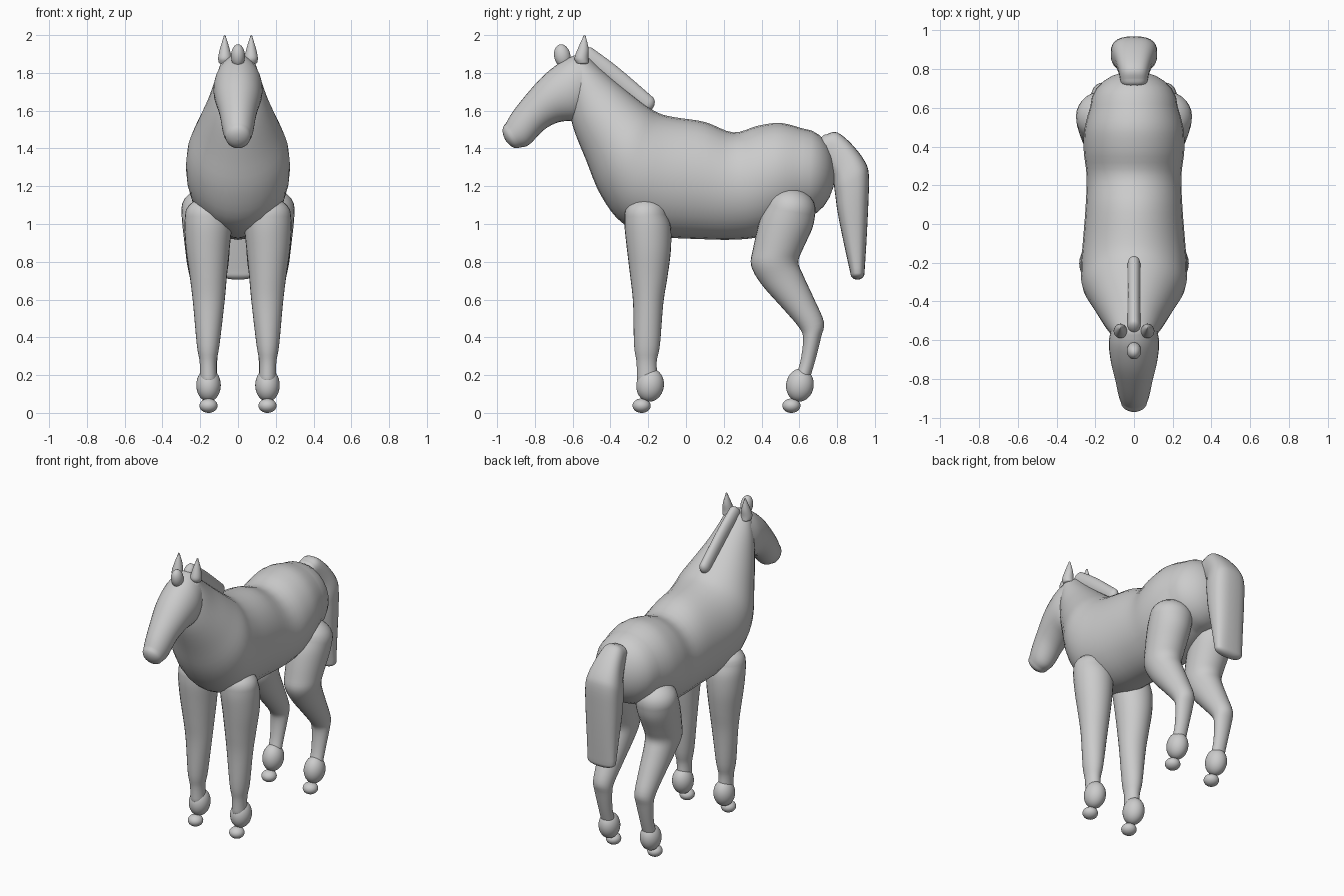
import bpy, math
from mathutils import Vector

if "Cube" in bpy.data.objects:
    bpy.data.objects.remove(bpy.data.objects["Cube"])


def finish(ob, mirror=False):
    for p in ob.data.polygons:
        p.use_smooth = True
    if mirror:
        ob.modifiers.new("mirror", 'MIRROR')
    return ob


def spline(a, b, c, d, t):
    return 0.5 * (2*b + (c-a)*t + (2*a-5*b+4*c-d)*t*t + (3*b-a-3*c+d)*t**3)


def loft(name, rows, caps, power=1.0, mirror=False, sides=28, steps=4):
    """Each row: (y, z) of one edge, (y, z) of the opposite edge, half width, centre x."""
    rows = [tuple(r) + (0,) * (6 - len(r)) for r in rows]
    dense = []
    for i in range(len(rows) - 1):
        q = [rows[max(i-1, 0)], rows[i], rows[i+1], rows[min(i+2, len(rows)-1)]]
        for s in range(steps):
            dense.append([spline(*v, s / steps) for v in zip(*q)])
    dense.append(list(rows[-1]))
    frames = []
    for y0, z0, y1, z1, w, x in dense:
        frames.append((Vector((x, (y0+y1)/2, (z0+z1)/2)),
                       Vector((0, (y0-y1)/2, (z0-z1)/2)), w))

    # Rounded end caps
    def cap(end, inner, depth):
        c, h, w = end
        n = Vector((0, -h.z, h.y)).normalized()
        if n.dot(c - inner[0]) < 0:
            n = -n
        out = []
        for k in range(1, 7):
            a = math.pi / 2 * k / 6.05
            out.append((c + n*depth*math.sin(a), h*math.cos(a), w*math.cos(a)))
        return out
    first = cap(frames[0], frames[1], caps[0])
    last = cap(frames[-1], frames[-2], caps[1])
    frames = first[::-1] + frames + last

    def sp(v):
        return math.copysign(abs(v) ** power, v)
    verts, faces = [], []
    for c, h, w in frames:
        for k in range(sides):
            a = 2 * math.pi * k / sides
            verts.append(c + h*sp(math.cos(a)) + Vector((w*sp(math.sin(a)), 0, 0)))
    for r in range(len(frames) - 1):
        for k in range(sides):
            j = (k + 1) % sides
            faces.append((r*sides+k, r*sides+j, (r+1)*sides+j, (r+1)*sides+k))
    faces.append(tuple(range(sides))[::-1])
    faces.append(tuple((len(frames)-1)*sides + k for k in range(sides)))
    me = bpy.data.meshes.new(name)
    me.from_pydata(verts, [], faces)
    ob = bpy.data.objects.new(name, me)
    bpy.context.collection.objects.link(ob)
    bpy.context.view_layer.objects.active = ob
    bpy.ops.object.mode_set(mode='EDIT')
    bpy.ops.mesh.select_all(action='SELECT')
    bpy.ops.mesh.normals_make_consistent(inside=False)
    bpy.ops.object.mode_set(mode='OBJECT')
    return finish(ob, mirror)


def ball(name, loc, size, tilt=0, mirror=False):
    bpy.ops.mesh.primitive_uv_sphere_add(segments=28, ring_count=16, radius=1)
    ob = bpy.context.object
    ob.name = name
    ob.scale = size
    ob.rotation_euler.x = tilt
    ob.location = loc
    bpy.ops.object.transform_apply(location=True, rotation=True, scale=True)
    return finish(ob, mirror)


# Torso and neck
loft("body", [
    (.62, 1.505, .60, 1.03, .225), (.50, 1.535, .49, .97, .255),
    (.38, 1.52, .38, .93, .26), (.25, 1.485, .25, .917, .245),
    (.10, 1.54, .08, .92, .25), (-.06, 1.565, -.14, .935, .265),
    (-.14, 1.585, -.33, 1.0, .275), (-.20, 1.62, -.45, 1.15, .265),
    (-.28, 1.68, -.53, 1.34, .215), (-.38, 1.76, -.60, 1.52, .16),
    (-.46, 1.83, -.62, 1.66, .125), (-.51, 1.88, -.615, 1.76, .10)],
    (.18, .06))

# Head
loft("head", [
    (-.955, 1.53, -.88, 1.405, .068), (-.92, 1.59, -.83, 1.42, .082),
    (-.85, 1.68, -.75, 1.50, .098), (-.75, 1.79, -.67, 1.54, .12),
    (-.64, 1.872, -.58, 1.55, .13), (-.56, 1.90, -.51, 1.59, .115)],
    (.045, .07))

# Mane, forelock and ears
loft("mane", [(-.495, 1.93, -.56, 1.85, .033), (-.36, 1.83, -.42, 1.75, .033),
              (-.18, 1.675, -.235, 1.60, .033)], (.03, .04))
ball("forelock", (0, -.655, 1.89), (.037, .043, .062), .2)
loft("ear", [(-.582, 1.855, -.515, 1.855, .032, .07), (-.59, 1.88, -.517, 1.88, .035, .07),
             (-.572, 1.93, -.516, 1.93, .025, .07), (-.545, 1.99, -.53, 1.99, .006, .07)],
     (.01, .01), mirror=True)

# Tail
loft("tail", [
    (.745, 1.475, .73, 1.33, .07), (.80, 1.485, .755, 1.29, .078),
    (.875, 1.425, .78, 1.24, .095), (.945, 1.335, .785, 1.19, .115),
    (.968, 1.26, .792, 1.14, .12), (.965, 1.10, .803, 1.06, .118),
    (.955, .90, .835, .90, .108), (.945, .74, .87, .74, .10)],
    (.04, .035), power=.75)

# Front legs
loft("front_leg", [
    (-.325, 1.05, -.10, 1.05, .125, .155), (-.325, .98, -.08, .98, .125, .158),
    (-.312, .86, -.08, .86, .115, .16), (-.295, .72, -.098, .72, .098, .157),
    (-.28, .58, -.12, .58, .083, .155), (-.275, .36, -.138, .36, .060, .158),
    (-.262, .27, -.155, .27, .045, .158), (-.26, .18, -.15, .18, .045, .156)],
    (.09, .03), mirror=True)

# Hind legs
loft("hind_leg", [
    (.425, 1.10, .685, 1.06, .135, .165), (.39, 1.02, .67, .98, .13, .165),
    (.355, .87, .62, .87, .118, .162), (.345, .78, .595, .80, .11, .16),
    (.40, .68, .62, .73, .095, .158), (.515, .55, .68, .60, .078, .156),
    (.60, .45, .73, .48, .065, .156), (.62, .39, .715, .40, .058, .156),
    (.605, .27, .685, .28, .046, .156), (.575, .18, .655, .18, .044, .156)],
    (.11, .03), mirror=True)

# Fetlocks and hooves
for label, y in (("front", -.19), ("hind", .603)):
    ball(label + "_fetlock", (.156, y, .147), (.065, .073, .088), -.15, True)
    ball(label + "_hoof", (.156, y - .045, .038), (.048, .048, .038), 0, True)
